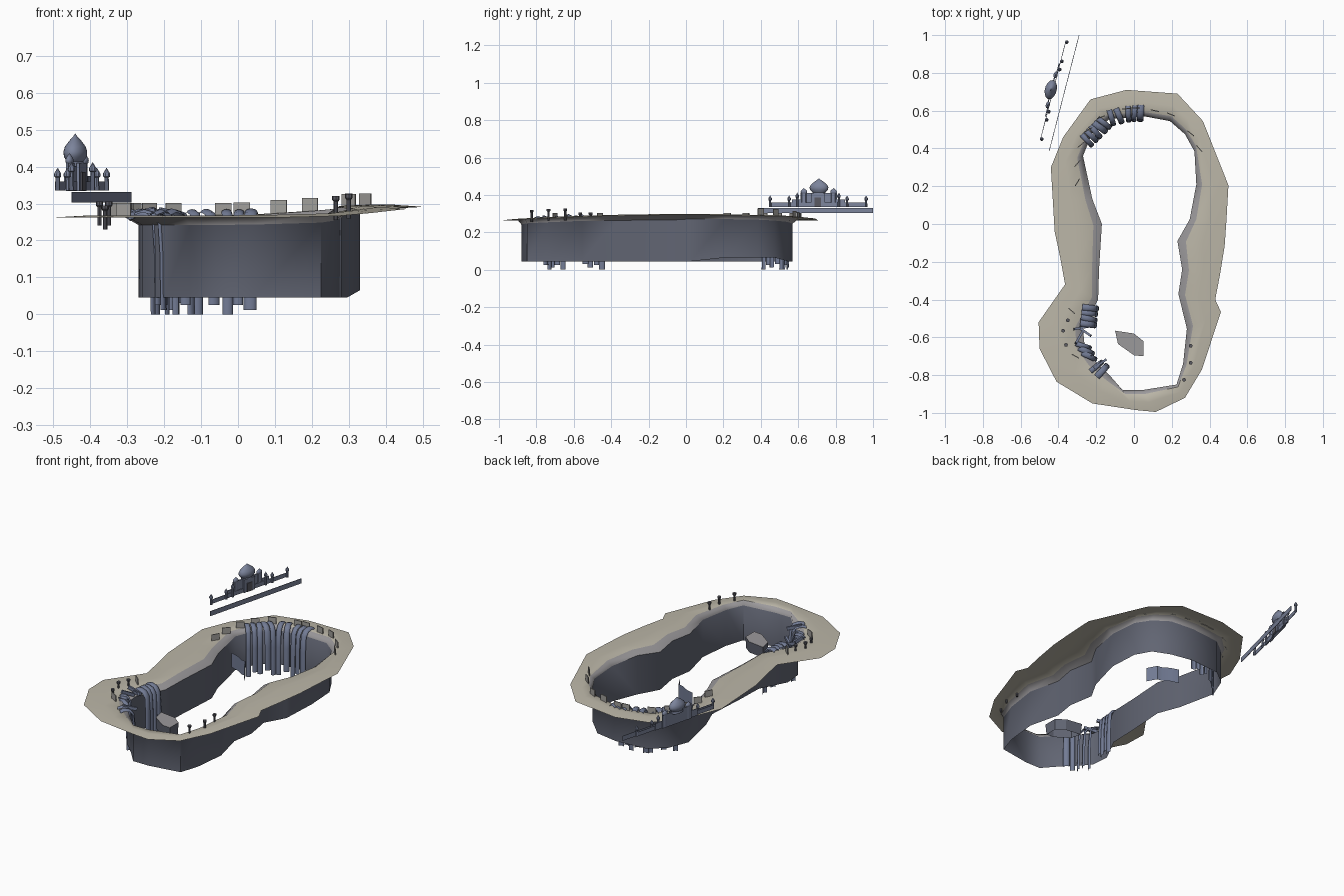
import bpy, bmesh, math, random
from mathutils import Matrix, Vector

if "Cube" in bpy.data.objects:
    bpy.data.objects.remove(bpy.data.objects["Cube"])

random.seed(4)


def mat(name, c):
    m = bpy.data.materials.new(name)
    m.diffuse_color = (*c, 1)
    m.use_nodes = True
    m.node_tree.nodes["Principled BSDF"].inputs["Base Color"].default_value = m.diffuse_color
    return m


SAND = mat("sand", (0.50, 0.47, 0.39))
LIP = mat("lip_stone", (0.33, 0.32, 0.33))
ROCK = mat("dark_rock", (0.12, 0.13, 0.17))
WATER = mat("water", (0.17, 0.20, 0.30))
TEMPLE = mat("temple_stone", (0.20, 0.23, 0.33))
WOOD = mat("post_stone", (0.10, 0.10, 0.12))
BLOCK = mat("block_stone", (0.36, 0.35, 0.33))


def make(name, verts, faces, mats, smooth=None, mx=None, idx=None):
    me = bpy.data.meshes.new(name)
    me.from_pydata([tuple(v) for v in verts], [], faces)
    for m in mats:
        me.materials.append(m)
    for i, p in enumerate(me.polygons):
        if idx:
            p.material_index = idx[i]
    o = bpy.data.objects.new(name, me)
    bpy.context.collection.objects.link(o)
    if mx:
        o.matrix_world = mx
    if smooth:
        bpy.ops.object.select_all(action='DESELECT')
        o.select_set(True)
        bpy.context.view_layer.objects.active = o
        bpy.ops.object.shade_smooth_by_angle(angle=math.radians(smooth))
    return o


def box(name, size, loc, m, mx=Matrix()):
    v = [(loc[0] + size[0] * a / 2, loc[1] + size[1] * b / 2, loc[2] + size[2] * c / 2)
         for a in (-1, 1) for b in (-1, 1) for c in (-1, 1)]
    f = [(0, 1, 3, 2), (4, 6, 7, 5), (0, 4, 5, 1), (2, 3, 7, 6), (0, 2, 6, 4), (1, 5, 7, 3)]
    return make(name, v, f, [m], mx=mx)


def lathe(name, prof, loc, m, mx=Matrix(), n=12, depth=1.0, smooth=40):
    v, f = [], []
    for r, z in prof:
        for i in range(n):
            a = 2 * math.pi * i / n
            v.append((loc[0] + r * math.cos(a), loc[1] + depth * r * math.sin(a), z))
    for k in range(len(prof) - 1):
        for i in range(n):
            j = (i + 1) % n
            f.append((k * n + i, k * n + j, k * n + n + j, k * n + n + i))
    return make(name, v, f, [m], smooth, mx)


# Canyon: each row pairs an outer rim point with an inner wall point
RIM = [(-.44, .30, -.27, .36), (-.375, .46, -.22, .485), (-.23, .66, -.13, .555),
       (-.04, .71, .055, .57), (.23, .69, .19, .545), (.30, .615, .27, .475),
       (.365, .545, .32, .385), (.50, .205, .33, .21), (.49, .03, .295, .025),
       (.48, -.115, .23, -.09), (.455, -.27, .255, -.24), (.43, -.40, .235, -.37),
       (.46, -.465, .28, -.555), (.36, -.77, .26, -.74), (.27, -.92, .225, -.85),
       (.115, -.995, .04, -.88), (.01, -.985, -.06, -.88), (-.22, -.95, -.13, -.80),
       (-.41, -.835, -.20, -.73), (-.50, -.66, -.26, -.66), (-.505, -.52, -.27, -.555),
       (-.365, -.32, -.19, -.40), (-.39, -.18, -.185, -.24), (-.42, -.04, -.17, 0),
       (-.43, .13, -.22, .13)]


def height(x, y):
    return .262 + .03 * max(0, min(1, x / .3)) * (1 - y * y)


N = len(RIM)
verts, faces, idx = [], [], []
for t, dz in ((0, 0), (.45, .006), (.82, .004), (1, -.02), (1, None)):
    for ox, oy, ix, iy in RIM:
        x, y = ox + (ix - ox) * t, oy + (iy - oy) * t
        low = .065 if ix > .25 and iy > .2 else .045
        verts.append((x, y, low if dz is None else height(x, y) + dz))
for k in range(4):
    for i in range(N):
        j = (i + 1) % N
        faces.append((k * N + i, k * N + j, k * N + N + j, k * N + N + i))
        idx.append((0, 0, 1, 2)[k])
make("canyon_rim_and_wall", verts, faces, [SAND, LIP, ROCK], 50, idx=idx)


# Waterfalls: arched strips that roll over the lip and drop
def strand(x, y, deg, w, low):
    path = [(-.04, .268), (-.015, .276), (.012, .27), (.032, .245), (.038, .16), (.04, low)]
    M = 6
    v, f = [], []
    for k, (d, z) in enumerate(path):
        nx, nz = (0, 1) if k < 2 else ((.7, .7) if k < 4 else (1, 0))
        for i in range(M + 1):
            a = math.pi * i / M
            b = .3 * w * math.sin(a)
            v.append((d + nx * b, -w / 2 * math.cos(a), z + nz * b))
    R = M + 1
    for k in range(len(path) - 1):
        for i in range(M):
            f.append((k * R + i, k * R + i + 1, k * R + R + i + 1, k * R + R + i))
    mx = Matrix.Translation((x, y, 0)) @ Matrix.Rotation(math.radians(deg), 4, 'Z')
    make("waterfall_strand", v, f, [WATER], 50, mx)


# each cluster: start, end, flow direction, strand count
for x0, y0, x1, y1, deg, n in ((-.25, .445, -.16, .535, -42, 5), (-.03, .585, .035, .59, -88, 3),
                               (-.235, -.445, -.245, -.53, -12, 4), (-.27, -.645, -.24, -.70, -25, 3),
                               (-.20, -.755, -.17, -.78, 40, 2), (-.12, .565, -.08, .575, -75, 2)):
    for i in range(n):
        t = i / max(1, n - 1)
        strand(x0 + (x1 - x0) * t, y0 + (y1 - y0) * t, deg + random.uniform(-9, 9),
               random.uniform(.026, .036), (0, .025, .012, .03)[i % 4])

# Rubble beams near the left waterfalls
for x, y, deg, tilt in ((-.28, -.55, 10, 20), (-.26, -.57, -35, -15), (-.29, -.60, 60, 25),
                        (-.18, -.74, 35, 12), (-.26, -.68, -20, -10)):
    mx = (Matrix.Translation((x, y, .272)) @ Matrix.Rotation(math.radians(deg), 4, 'Z')
          @ Matrix.Rotation(math.radians(tilt), 4, 'Y'))
    box("rubble_beam", (.08, .012, .018), (0, 0, 0), WATER, mx)

# Upright stone slabs along the back edge
for x, y in ((-.30, .22), (-.30, .32), (-.28, .42), (-.24, .50), (-.175, .565), (-.04, .61),
             (.01, .615), (.11, .60), (.195, .58), (.30, .48), (.345, .40), (-.33, -.46), (-.31, -.70)):
    mx = (Matrix.Translation((x, y, height(x, y)))
          @ Matrix.Rotation(math.atan2(y * .8, x) - math.pi / 2, 4, 'Z'))
    box("rim_slab", (.045, .005, .036), (0, 0, .022), BLOCK, mx)

# Posts with wider caps
for x, y, z in ((-.35, -.51, .24), (-.375, -.565, .24), (-.36, -.64, .23),
                (.30, -.645, .262), (.30, -.735, .26), (.265, -.825, .255)):
    lathe("rim_post", [(0, z), (.006, z), (.006, z + .05), (.01, z + .055), (.01, z + .065), (0, z + .065)],
          (x, y), WOOD, n=8, smooth=30)

# Rock island inside the canyon
P = [(-.10, -.565), (0, -.58), (.05, -.62), (.05, -.70), (0, -.695), (-.085, -.635)]
n = len(P)
make("rock_island", [(x, y, .20) for x, y in P] + [(x * .95, -.63 + (y + .63) * .9, .135) for x, y in P],
     [tuple(range(n))[::-1]] + [(i, (i + 1) % n, (i + 1) % n + n, i + n) for i in range(n)],
     [LIP, ROCK], idx=[0] + [1] * n)

# Free-standing curved curtain of rock
C = [(-.17, .185), (-.12, .17), (-.08, .145), (-.05, .14), (-.02, .085)]
v = [(x, y, z) for z in (.24, .155) for x, y in C]
make("rock_curtain", v, [(i, i + 1, i + 6, i + 5) for i in range(4)], [WATER], 50)

# Temple on the hill, built as a shallow facade facing local -y
T = Matrix.Translation((-.43, .70, 0)) @ Matrix.Rotation(math.atan2(.968, .25), 4, 'Z')


def onion(name, u, y, z, r, h):
    prof = [(.6, 0), (.95, .2), (1, .38), (.86, .56), (.5, .75), (.16, .9), (0, 1)]
    lathe(name, [(r * a, z + h * b) for a, b in prof], (u, y), TEMPLE, T, 14, .6)


box("terrace_wall", (.635, .003, .028), (.008, -.06, .317), TEMPLE, T)
box("temple_long_wall", (.53, .003, .024), (.008, .0, .347), TEMPLE, T)
box("temple_body", (.20, .006, .075), (.008, .01, .372), TEMPLE, T)
box("temple_portal", (.075, .008, .075), (.008, -.004, .372), TEMPLE, T)
box("portal_recess", (.035, .004, .05), (.008, -.009, .36), WOOD, T)
lathe("dome_drum", [(.036, .40), (.036, .417), (.03, .422)], (.008, .013), TEMPLE, T, 14, .6)
onion("main_dome", .008, .013, .41, .052, .08)
for s in (-1, 1):
    onion("side_dome", .008 + s * .082, .008, .405, .018, .032)
    lathe("side_turret", [(.014, .335), (.014, .408), (.01, .41)], (.008 + s * .082, .008), TEMPLE, T, 8, .6)
    box("temple_wing", (.05, .005, .04), (.008 + s * .12, .005, .355), TEMPLE, T)
    for u, top in ((.115, .40), (.16, .385), (.265, .385)):
        lathe("minaret", [(.007, .335), (.006, top - .015), (.01, top - .012), (.01, top - .004), (0, top + .012)],
              (.008 + s * u, -.006), TEMPLE, T, 8, 1, 30)
